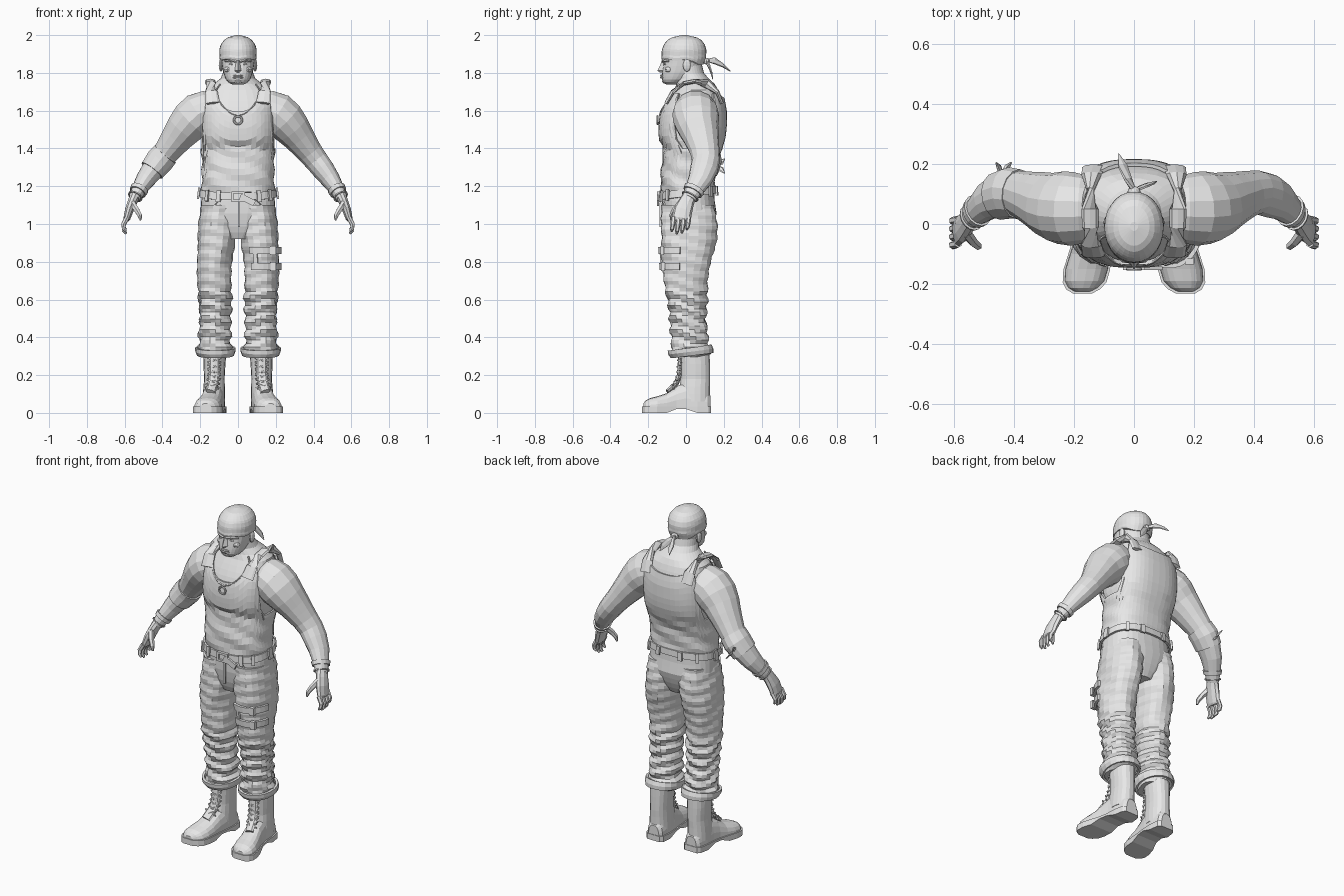
import bpy, bmesh, math
from mathutils import Vector

PI = math.pi
grey = bpy.data.materials.new("plain_grey")
grey.diffuse_color = (0.8, 0.8, 0.8, 1)


def grid(name, rings, closed=True, cap=True, mirror=False, thick=0):
    """Skin a list of point rings into a flat-shaded object."""
    bm = bmesh.new()
    rows = [[bm.verts.new(p) for p in r] for r in rings]
    n = len(rows[0])
    for a, b in zip(rows, rows[1:]):
        for i in range(n if closed else n - 1):
            j = (i + 1) % n
            bm.faces.new((a[i], a[j], b[j], b[i]))
    if closed and cap:
        bm.faces.new(rows[0][::-1])
        bm.faces.new(rows[-1])
    bmesh.ops.recalc_face_normals(bm, faces=bm.faces[:])
    me = bpy.data.meshes.new(name)
    bm.to_mesh(me)
    bm.free()
    me.materials.append(grey)
    ob = bpy.data.objects.new(name, me)
    bpy.context.collection.objects.link(ob)
    if thick:
        m = ob.modifiers.new("thickness", 'SOLIDIFY')
        m.thickness, m.offset = thick, 0
    if mirror:
        m = ob.modifiers.new("mirror", 'MIRROR')
        m.use_mirror_merge = False
    return ob


def surf(prof, th, z, off=0):
    """Point on a body of superelliptic sections (z, xc, yc, rx, ry, power)."""
    z = min(max(z, prof[0][0]), prof[-1][0])
    for a, b in zip(prof, prof[1:]):
        if z <= b[0]:
            break
    t = (z - a[0]) / (b[0] - a[0])
    _, xc, yc, rx, ry, e = [p + (q - p) * t for p, q in zip(a, b)]
    c, s = math.cos(th), math.sin(th)
    return Vector((xc + (rx + off) * math.copysign(abs(c) ** (2 / e), c),
                   yc + (ry + off) * math.copysign(abs(s) ** (2 / e), s), z))


def patch(name, prof, z0, z1, off=0, arc=None, n=28, rows=12, **kw):
    """Wrap a band around a profile; limits and offset may vary with angle."""
    val = lambda v, *a: v(*a) if callable(v) else v
    k0, k1 = arc or (0, 2 * PI)
    ths = [k0 + (k1 - k0) * i / (n - 1 if arc else n) for i in range(n)]
    rings = []
    for r in range(rows + 1):
        ring = []
        for th in ths:
            a, b = val(z0, th), val(z1, th)
            z = a + (b - a) * r / rows
            ring.append(surf(prof, th, z, val(off, th, z)))
        rings.append(ring)
    return grid(name, rings, closed=arc is None, **kw)


def tube(name, path, n=8, loop=False, **kw):
    """Sweep an ellipse along (x, y, z, radius_along_y, radius_across)."""
    pts = [Vector(p[:3]) for p in path]
    rings = []
    for i, p in enumerate(path):
        t = (pts[min(i + 1, len(pts) - 1)] - pts[max(i - 1, 0)]).normalized()
        ref = Vector((0, 1, 0)) if abs(t.y) < 0.9 else Vector((1, 0, 0))
        u = (ref - t * ref.dot(t)).normalized()
        v = t.cross(u)
        rings.append([pts[i] + u * p[3] * math.cos(2 * PI * k / n) + v * p[4] * math.sin(2 * PI * k / n)
                      for k in range(n)])
    return grid(name, rings, **kw)


def blob(name, c, r, n=10, **kw):
    rings = [[(c[0] + r[0] * math.sin(a) * math.cos(2 * PI * k / n),
               c[1] + r[1] * math.sin(a) * math.sin(2 * PI * k / n),
               c[2] + r[2] * math.cos(a)) for k in range(n)]
             for a in [0.05 + (PI - 0.1) * i / 6 for i in range(7)]]
    return grid(name, rings, **kw)


def box(name, c, s, tilt=0, **kw):
    ca, sa = math.cos(tilt), math.sin(tilt)
    rings = [[(c[0] + s[0] * u * ca - s[2] * w * sa, c[1] + s[1] * v, c[2] + s[0] * u * sa + s[2] * w * ca)
              for u, v in ((-.5, -.5), (.5, -.5), (.5, .5), (-.5, .5))] for w in (-.5, .5)]
    return grid(name, rings, **kw)


# torso with neck
torso = [(1.14, 0, .012, .18, .125, 2.5), (1.25, 0, .01, .175, .13, 2.5), (1.33, 0, .02, .175, .13, 2.5),
         (1.41, 0, .037, .182, .14, 2.6), (1.445, 0, .032, .188, .16, 2.7), (1.52, 0, .035, .19, .166, 2.7),
         (1.60, 0, .04, .19, .16, 2.6), (1.66, 0, .05, .185, .14, 2.5), (1.71, 0, .055, .172, .115, 2.3),
         (1.745, 0, .05, .125, .10, 2), (1.77, 0, .035, .092, .085, 2), (1.80, 0, .02, .08, .075, 2),
         (1.86, 0, .01, .076, .07, 2)]
patch("torso", torso, 1.14, 1.86, n=32, rows=24)


# tank top with scooped neckline and armholes
def hem(th):
    c, back = abs(math.cos(th)), math.sin(th) > 0
    low = 1.665 if back else 1.595
    if c < .6:
        return low + (1.69 - low) * (c / .6) ** 2
    return 1.69 if c < .8 else 1.69 - .29 * min(1, (c - .8) / .15)


patch("tank_top", torso, lambda th: 1.18 + .012 * math.sin(th), hem,
      lambda th, z: .01 + (.004 * math.sin(4 * th + 60 * z) if z < 1.4 else 0),
      n=48, rows=14, cap=False, thick=.012)
tube("shoulder_strap", [(.135, -.105, 1.64, .01, .038), (.142, -.07, 1.70, .012, .034),
                        (.146, -.01, 1.745, .028, .012), (.147, .05, 1.757, .028, .012),
                        (.146, .11, 1.742, .028, .012), (.142, .165, 1.70, .012, .034),
                        (.135, .19, 1.64, .01, .038)], mirror=True)

# arms
arm = [(.11, .05, 1.60, .09, .09), (.17, .05, 1.60, .115, .108), (.205, .05, 1.585, .123, .115),
       (.245, .055, 1.55, .122, .112), (.285, .065, 1.505, .108, .10), (.32, .08, 1.46, .096, .087),
       (.35, .09, 1.42, .086, .078), (.38, .10, 1.38, .078, .07), (.415, .105, 1.335, .074, .065),
       (.45, .095, 1.29, .074, .061), (.49, .075, 1.235, .064, .052), (.525, .042, 1.18, .049, .04),
       (.55, .015, 1.135, .038, .031)]
tube("arm", arm, n=14, mirror=True)
for k, (i, f) in enumerate(((10, .9), (11, .7))):
    a = [p + (q - p) * f for p, q in zip(arm[i], arm[i + 1])]
    b = [p + (q - p) * .35 for p, q in zip(a, (.55, .015, 1.135, .038, .031))]
    for p in (a, b):
        p[3] += .008
        p[4] += .008
    tube("wrist_strap", [a, b], n=14, mirror=True)

# knotted cloth around one forearm
tube("forearm_cloth", [(-.385, .10, 1.37, .083, .074), (-.415, .104, 1.335, .086, .077),
                       (-.455, .093, 1.283, .08, .069)], n=14)
for dx, dz in ((-.02, .05), (.03, -.06)):
    tube("cloth_end", [(-.44, .16, 1.31, .008, .008), (-.44 + dx / 2, .185, 1.31 + dz / 3, .016, .005),
                       (-.44 + dx, .205, 1.31 + dz * .7, .003, .003)], n=6)

# hands
tube("palm", [(.545, .02, 1.15, .036, .028), (.56, .002, 1.115, .042, .026), (.575, -.015, 1.075, .05, .024),
              (.588, -.025, 1.03, .05, .019), (.59, -.026, 1.018, .046, .013)], n=10, mirror=True)
for k, ln in enumerate((.07, .082, .078, .06)):
    y = -.066 + .027 * k
    tube("finger", [(.587, y, 1.035, .013, .014), (.606, y - .004, 1.03 - ln * .45, .013, .013),
                    (.604, y - .008, 1.03 - ln * .8, .011, .011), (.592, y - .01, 1.03 - ln, .006, .006)],
         n=6, mirror=True)
tube("thumb", [(.56, -.03, 1.11, .018, .018), (.537, -.06, 1.075, .016, .016), (.52, -.075, 1.045, .013, .013),
               (.515, -.078, 1.02, .006, .006)], n=6, mirror=True)

# head
head = [(1.738, 0, -.075, .03, .03, 2), (1.75, 0, -.068, .05, .052, 2.2), (1.768, 0, -.052, .066, .076, 2.2),
        (1.80, 0, -.033, .077, .093, 2.3), (1.835, 0, -.02, .084, .101, 2.3), (1.86, 0, -.014, .088, .104, 2.2),
        (1.88, 0, -.012, .091, .112, 2.1), (1.92, 0, -.01, .094, .113, 2), (1.95, 0, -.009, .086, .103, 2),
        (1.975, 0, -.008, .066, .082, 2), (1.99, 0, -.008, .042, .054, 2), (1.997, 0, -.008, .01, .012, 2)]
patch("head", head, 1.738, 1.99, n=24, rows=18)
patch("head_scarf", head, lambda th: 1.872 - .028 * max(0, math.sin(th)) + .004 * math.sin(5 * th), 1.997,
      lambda th, z: .005 if z < 1.885 else .003, n=28, rows=12, thick=.005)
grid("nose", [[(-.012, -.115, 1.866), (0, -.128, 1.866), (.012, -.115, 1.866)],
              [(-.015, -.115, 1.84), (0, -.138, 1.838), (.015, -.115, 1.84)],
              [(-.024, -.112, 1.812), (0, -.152, 1.812), (.024, -.112, 1.812)],
              [(-.014, -.112, 1.803), (0, -.138, 1.802), (.014, -.112, 1.803)]])
tube("brow", [(.008, -.122, 1.86, .009, .007), (.035, -.12, 1.866, .01, .008), (.066, -.09, 1.862, .008, .006)],
     n=6, mirror=True)
blob("eye", (.034, -.107, 1.846), (.014, .01, .007), mirror=True)
blob("cheek", (.05, -.088, 1.818), (.022, .024, .018), mirror=True)
for z, r in ((1.786, .005), (1.776, .006)):
    tube("lip", [(-.03, -.115, z - .002, .003, .003), (-.01, -.131, z, .007, r), (.01, -.131, z, .007, r),
                 (.03, -.115, z - .002, .003, .003)], n=6)
blob("chin", (0, -.108, 1.756), (.027, .02, .014))
blob("ear", (.09, .005, 1.84), (.012, .022, .034), mirror=True)

# scarf knot and tails
blob("scarf_knot", (0, .108, 1.862), (.022, .018, .018))
tube("scarf_tail", [(0, .11, 1.865, .008, .008), (-.02, .15, 1.865, .008, .022), (-.038, .195, 1.84, .006, .02),
                    (-.052, .235, 1.808, .002, .002)], n=6)
tube("scarf_tail", [(0, .11, 1.86, .008, .008), (.03, .125, 1.83, .006, .02), (.055, .135, 1.80, .005, .018),
                    (.075, .142, 1.765, .002, .002)], n=6)

# necklace and ring pendant
drop = lambda th: 1.665 - .075 * math.sin(-th) ** 2 if math.sin(th) < 0 else 1.665
cord = []
for i in range(25):
    u = -1 + i / 12
    z = 1.575 + .165 * abs(u) ** 1.2
    p = surf(torso, -PI / 2 + 1.25 * u * (1 - .25 * abs(u)) * .75, z, .014)
    cord.append((p.x, p.y, p.z, .005, .005))
tube("necklace_cord", cord, n=6)
grid("pendant_ring", [[((.021 + .006 * math.cos(b)) * math.cos(a), -.15 + .006 * math.sin(b),
                        1.55 + (.021 + .006 * math.cos(b)) * math.sin(a))
                       for b in [2 * PI * k / 6 for k in range(6)]]
                      for a in [2 * PI * k / 16 for k in range(17)]], cap=False)

# trousers: hips and creased legs
hips = [(.92, 0, .01, .10, .10, 2), (.97, 0, .012, .17, .125, 2.2), (1.05, 0, .018, .20, .145, 2.4),
        (1.12, 0, .012, .195, .14, 2.5), (1.20, 0, .012, .186, .136, 2.5)]
patch("trouser_hips", hips, .92, 1.19, n=32, rows=8)
leg = [(.295, .118, .022, .075, .09, 2), (.315, .12, .024, .09, .106, 2.1), (.345, .12, .024, .093, .106, 2.1),
       (.37, .12, .02, .08, .094, 2.1), (.41, .12, .02, .088, .1, 2.1), (.47, .12, .012, .081, .095, 2.1),
       (.55, .121, .01, .084, .1, 2.1), (.62, .121, .004, .089, .109, 2.1), (.70, .123, -.002, .09, .116, 2.1),
       (.80, .125, .004, .092, .13, 2.1), (.90, .116, .014, .099, .146, 2.2), (1.0, .108, .016, .1, .15, 2.2),
       (1.12, .095, .012, .096, .138, 2.2)]


def crease(th, z):
    amp = .008 if z < .66 else .003
    return amp * math.sin(95 * z + 1.8 * math.sin(th) + 1.5 * math.sin(2 * th)) + .003 * math.sin(5 * th + 20 * z)


patch("trouser_leg", leg, .295, 1.1, crease, n=20, rows=44, mirror=True)
patch("trouser_cuff", leg, lambda th: .305 + .012 * math.sin(th), lambda th: .345 + .015 * math.sin(th),
      .008, n=20, rows=2, cap=False, thick=.014, mirror=True)
patch("front_pocket_edge", hips, lambda th: 1.135 - .19 * (th + 1.2), lambda th: 1.143 - .19 * (th + 1.2),
      .006, arc=(-1.2, -.35), n=8, rows=1, thick=.008, mirror=True)
box("fly_seam", (.005, -.135, 1.05), (.012, .012, .13))

# thigh straps on one leg
for z in (.775, .86):
    patch("thigh_strap", leg, z - .018, z + .018, .01, arc=(-2.1, -.25), n=10, rows=1, thick=.014)
    p = surf(leg, -1.0, z, .02)
    box("strap_buckle", p, (.03, .02, .046))
patch("thigh_strap_link", leg, .775, .86, .008, arc=(-1.95, -1.75), n=3, rows=2, thick=.01)

# belt, loops and buckle
tilt = lambda th: 1.165 + .018 * math.sin(th)
patch("belt", hips, lambda th: tilt(th) - .02, lambda th: tilt(th) + .02, .009, n=36, rows=1, cap=False, thick=.012)
for th in (-2.4, -2.0, -1.1, -.7, 0, PI, .8, 1.3, 1.85, 2.4):
    patch("belt_loop", hips, tilt(th) - .032, tilt(th) + .028, .019,
          arc=(th - .06, th + .06), n=3, rows=1, thick=.01)
for dx, dz, sx, sz in ((0, .022, .07, .012), (0, -.022, .07, .012), (-.03, 0, .012, .05), (.03, 0, .012, .05)):
    box("belt_buckle", (dx, -.145, 1.145 + dz), (sx, .016, sz))
box("belt_end", (.05, -.148, 1.128), (.085, .012, .032), tilt=-.45)

# boots
shaft = [(.06, .128, .045, .06, .083, 2.2), (.12, .127, .045, .058, .082, 2.2), (.18, .125, .05, .054, .079, 2.2),
         (.25, .125, .05, .058, .078, 2.2), (.34, .122, .045, .062, .08, 2.2)]
patch("boot_shaft", shaft, .06, .34, n=18, rows=7, mirror=True)
foot = [(.13, .125, .035, .09), (.115, .125, .05, .11), (.06, .127, .059, .15), (0, .13, .059, .165),
        (-.05, .138, .06, .14), (-.10, .148, .066, .105), (-.15, .158, .072, .088), (-.19, .165, .067, .078),
        (-.213, .17, .05, .066), (-.226, .172, .026, .05)]
grid("boot_foot", [[(x + w * math.copysign(abs(math.cos(a)) ** .75, math.cos(a)), y,
                     .02 + (h - .02) * math.sin(a) ** .8) for a in [PI * k / 10 for k in range(11)]]
                   for y, x, w, h in foot], mirror=True)
rings = []
for y, x, w, h in foot:
    w, y = w + .006, y * 1.025
    lo = .02 if -.06 < y < .01 else 0
    rings.append([(x - w, y, lo), (x + w, y, lo), (x + w, y, .034), (x - w, y, .034)])
grid("boot_sole", rings, mirror=True)
tongue = [(.125, -.026, .315), (.125, -.031, .25), (.126, -.034, .20), (.133, -.052, .155), (.145, -.098, .112)]
tube("boot_tongue", [(x, y, z, .014, .028) for x, y, z in tongue], mirror=True)
for i in range(7):
    f = i * 4 / 7.2
    k = int(f)
    x, y, z = Vector(tongue[k]).lerp(Vector(tongue[k + 1]), f - k)
    for s in (-1, 1):
        tube("boot_lace", [(x - .034 * s, y + .004, z + .012, .005, .005), (x, y - .014, z, .005, .005),
                           (x + .034 * s, y + .004, z - .012, .005, .005)], n=5, mirror=True)
